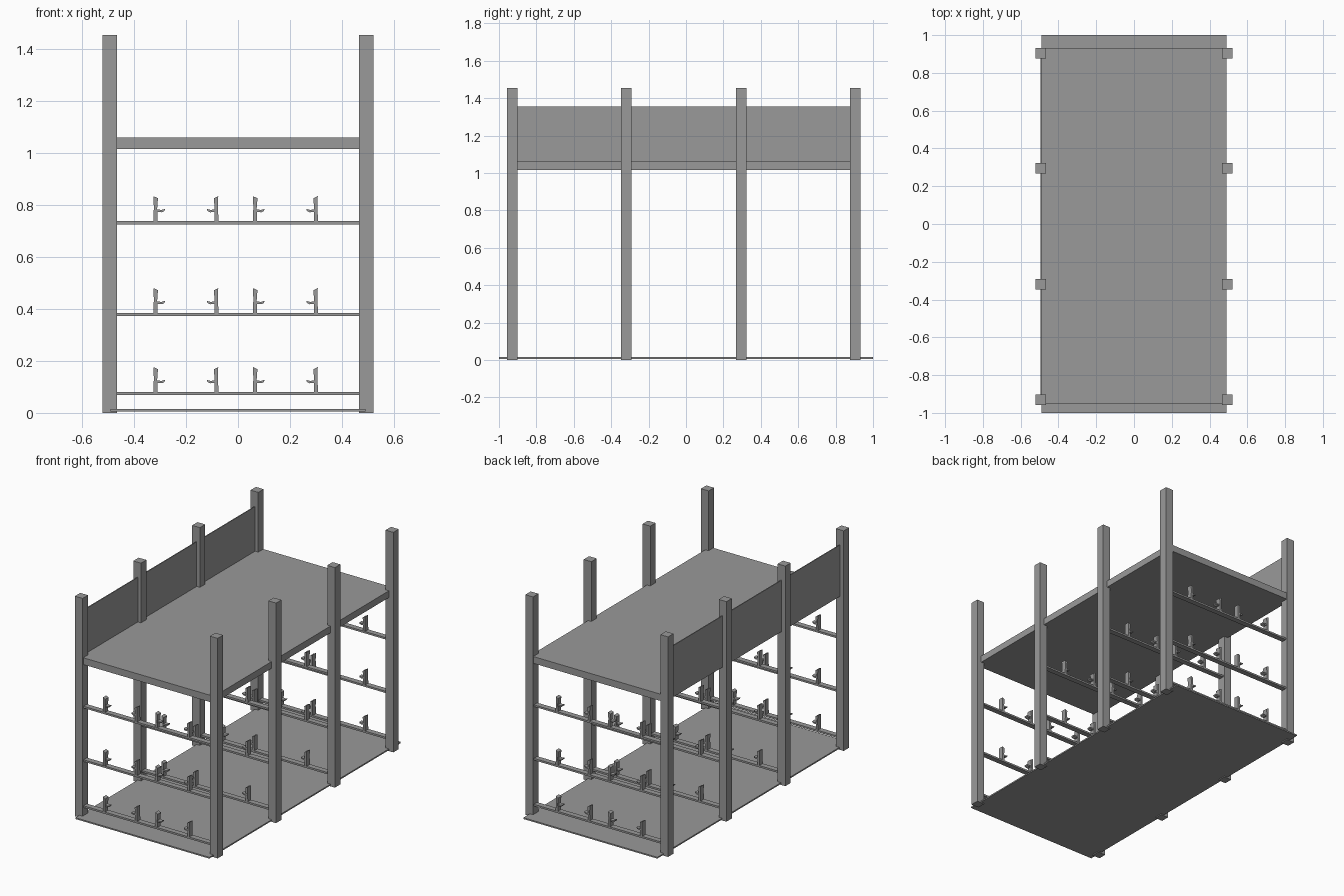
import bpy
import bmesh

cube = bpy.data.objects.get("Cube")
if cube:
    bpy.data.objects.remove(cube, do_unlink=True)

grey = bpy.data.materials.new("plain grey")
grey.use_nodes = True
colour = (0.32, 0.32, 0.32, 1)
grey.diffuse_color = colour
grey.node_tree.nodes["Principled BSDF"].inputs["Base Color"].default_value = colour


def add_object(name, bm):
    bmesh.ops.recalc_face_normals(bm, faces=bm.faces)
    mesh = bpy.data.meshes.new(name)
    bm.to_mesh(mesh)
    bm.free()
    mesh.materials.append(grey)
    obj = bpy.data.objects.new(name, mesh)
    bpy.context.collection.objects.link(obj)
    return obj


def box(name, low, high):
    """Axis-aligned box between two corners."""
    bm = bmesh.new()
    bmesh.ops.create_cube(bm, size=1)
    for v in bm.verts:
        v.co = [(a + b) / 2 + c * (b - a) for a, b, c in zip(low, high, v.co)]
    return add_object(name, bm)


def peg(name, x, y, z, side):
    """Upright with a curved side hook, extruded along y from flat profiles."""
    upright = [(-.008, 0), (.008, 0), (.007, .05), (.010, .088), (-.007, .096), (-.006, .05)]
    hook = [(.004, .036), (.024, .034), (.035, .039), (.037, .047), (.022, .043), (.004, .046)]
    bm = bmesh.new()
    for profile, depth in ((upright, 0.034), (hook, 0.026)):
        verts = [bm.verts.new((x + side * px, y - depth / 2, z + pz)) for px, pz in profile]
        face = bm.faces.new(verts)
        extruded = bmesh.ops.extrude_face_region(bm, geom=[face])["geom"]
        moved = [g for g in extruded if isinstance(g, bmesh.types.BMVert)]
        bmesh.ops.translate(bm, verts=moved, vec=(0, depth, 0))
    return add_object(name, bm)


FRAMES = (-0.93, -0.32, 0.295, 0.905)
RAIL_TOPS = (0.08, 0.384, 0.738)
PEGS = ((-0.318, 1), (-0.083, -1), (0.065, 1), (0.30, -1))
HALF_POST = 0.028
POST_X = 0.494

# Floor sheet, upper deck and the parapet along one side
box("floor", (-0.49, -1, 0.006), (0.49, 1, 0.015))
box("deck", (-0.49, -0.951, 1.015), (0.49, 0.93, 1.06))
box("side_panel", (-0.495, -0.951, 1.015), (-0.489, 0.93, 1.355))

# Frames: two posts, with rails carrying pegs between them
for y in FRAMES:
    for label, side in (("left", 1), ("right", -1)):
        x = side * POST_X
        box(label + "_post", (x - HALF_POST, y - HALF_POST, 0),
            (x + HALF_POST, y + HALF_POST, 1.455))
    for top in RAIL_TOPS:
        box("rail", (-POST_X, y - 0.018, top - 0.012), (POST_X, y + 0.018, top))
        for x, side in PEGS:
            peg("peg", x, y, top, side)
